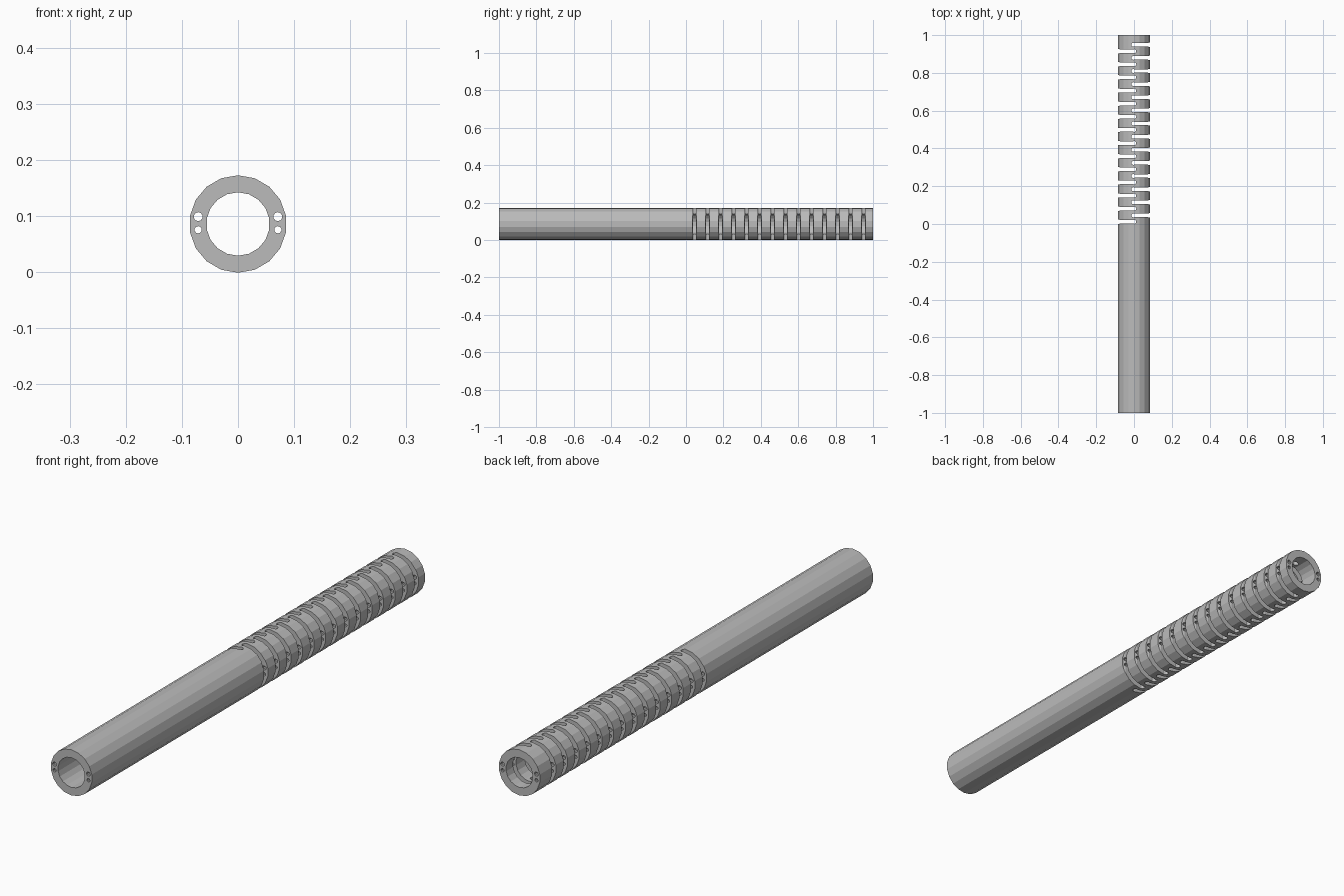
import bpy
import bmesh
import math

if "Cube" in bpy.data.objects:
    bpy.data.objects.remove(bpy.data.objects["Cube"])

R_OUT, R_IN, ZC = 0.0855, 0.0565, 0.086
PITCH, COUNT = 0.0695, 14


def prism(bm, points, offset):
    """Closed prism: points (3D) swept along offset."""
    a = [bm.verts.new(p) for p in points]
    b = [bm.verts.new([c + d for c, d in zip(p, offset)]) for p in points]
    n = len(points)
    bm.faces.new(a)
    bm.faces.new(b[::-1])
    for i in range(n):
        bm.faces.new((a[i], b[i], b[(i + 1) % n], a[(i + 1) % n]))


def rod(bm, x, z, r, sides, half_len):
    """Rod along y."""
    pts = []
    for i in range(sides):
        t = 2 * math.pi * (i + 0.5) / sides
        pts.append((x + r * math.cos(t), -half_len, z + r * math.sin(t)))
    prism(bm, pts, (0, 2 * half_len, 0))


def finish(bm, name):
    bmesh.ops.recalc_face_normals(bm, faces=bm.faces[:])
    me = bpy.data.meshes.new(name)
    bm.to_mesh(me)
    bm.free()
    ob = bpy.data.objects.new(name, me)
    bpy.context.collection.objects.link(ob)
    return ob


# Outer body
bm = bmesh.new()
rod(bm, 0, ZC, R_OUT / math.cos(math.pi / 18), 18, 1.0)
tube = finish(bm, "slotted_tube")

# Bore and the four cable channels
bm = bmesh.new()
rod(bm, 0, ZC, R_IN, 18, 1.1)
for s in (-1, 1):
    rod(bm, s * 0.071, 0.099, 0.008, 10, 1.1)
    rod(bm, s * 0.071, 0.0757, 0.0065, 10, 1.1)
bores = finish(bm, "bore_cutter")

# Alternating flex slots: round inner end, slightly flared mouth
bm = bmesh.new()
for side, y0, tip in ((-1, 0.0115, 0.012), (1, 0.0455, 0.014)):
    for k in range(COUNT):
        y = y0 + k * PITCH
        w, r = 0.009, 0.0105
        prof = [(0.12, -0.0115), (0.079, -0.0115), (0.073, -w)]
        prof = [(x, v) for x, v in prof]
        arc = []
        for i in range(9):
            t = math.radians(-60 - 240 * i / 8)
            arc.append((-tip + r + r * math.cos(t), r * math.sin(t)))
        outline = prof + arc + [(x, -v) for x, v in reversed(prof)]
        prism(bm, [(side * x, y + v, -0.1) for x, v in outline], (0, 0, 0.4))
slots = finish(bm, "slot_cutter")

# Cut, bake the result and drop the cutters
for cutter in (bores, slots):
    cutter.hide_render = True
    mod = tube.modifiers.new(cutter.name, 'BOOLEAN')
    mod.operation = 'DIFFERENCE'
    mod.solver = 'EXACT'
    mod.object = cutter
bpy.context.view_layer.update()
dg = bpy.context.evaluated_depsgraph_get()
baked = bpy.data.meshes.new_from_object(tube.evaluated_get(dg))
tube.modifiers.clear()
tube.data = baked
for cutter in (bores, slots):
    bpy.data.objects.remove(cutter)

# Single grey finish
grey = bpy.data.materials.new("plain grey")
grey.diffuse_color = (0.5, 0.5, 0.5, 1)
grey.use_nodes = True
grey.node_tree.nodes["Principled BSDF"].inputs["Base Color"].default_value = grey.diffuse_color
tube.data.materials.clear()
tube.data.materials.append(grey)
for p in tube.data.polygons:
    p.material_index = 0
